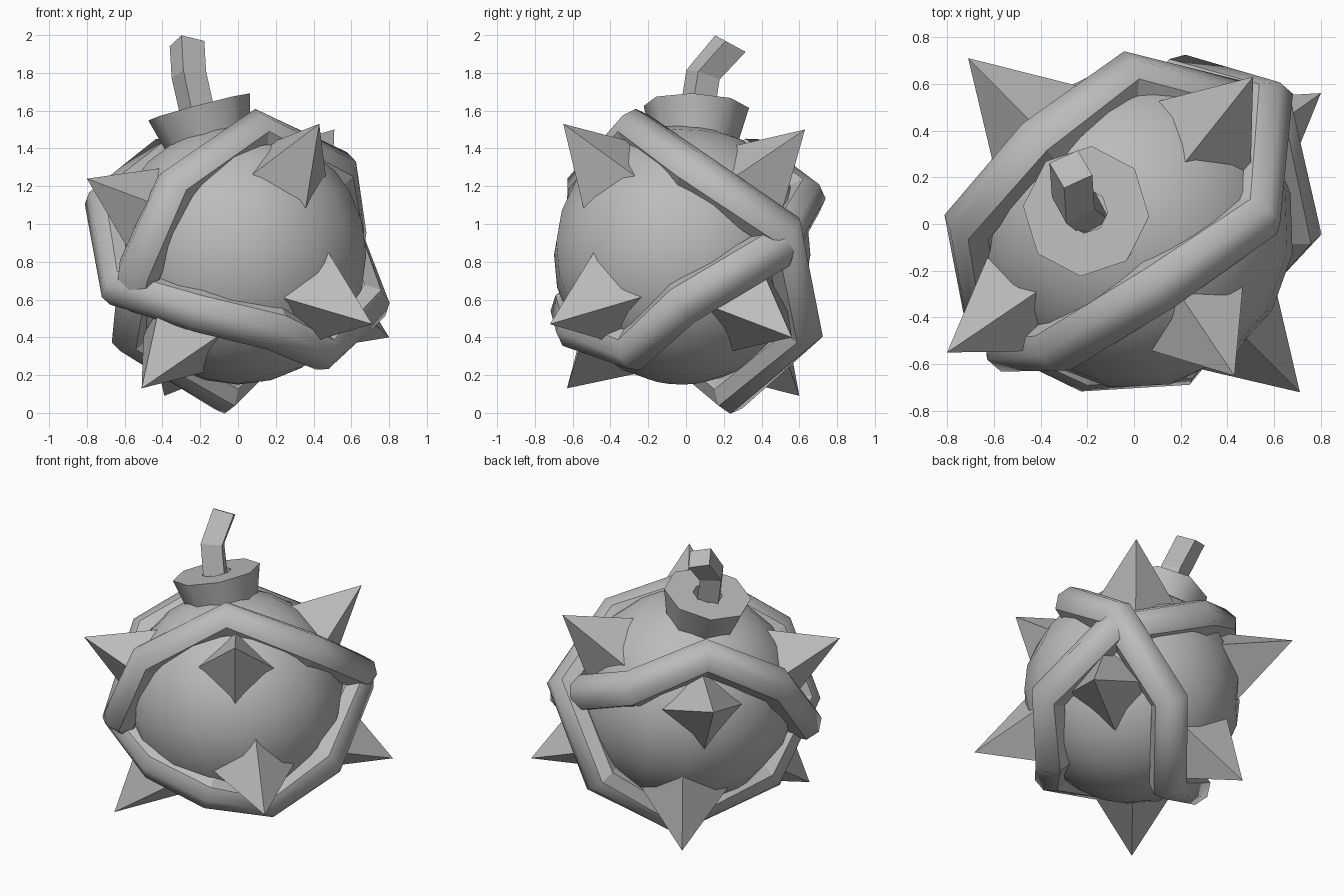
import bpy, bmesh, math
from mathutils import Vector

if "Cube" in bpy.data.objects:
    bpy.data.objects.remove(bpy.data.objects["Cube"])

grey = bpy.data.materials.new("grey")
grey.diffuse_color = (0.5, 0.5, 0.5, 1)
grey.use_nodes = True
grey.node_tree.nodes["Principled BSDF"].inputs["Base Color"].default_value = grey.diffuse_color
CENTRE = Vector((0, -0.02, 0.837))


def make(name, bm):
    bmesh.ops.recalc_face_normals(bm, faces=bm.faces)
    me = bpy.data.meshes.new(name)
    bm.to_mesh(me)
    bm.free()
    me.materials.append(grey)
    ob = bpy.data.objects.new(name, me)
    bpy.context.collection.objects.link(ob)
    return ob


def bridge(bm, loops, closed=False):
    """Join successive vertex loops with quads, grouped by side."""
    n, out = len(loops[0]), []
    pairs = list(zip(loops, loops[1:])) + ([(loops[-1], loops[0])] if closed else [])
    for i, (a, b) in enumerate(pairs):
        for j in range(n):
            k = (j + 1) % n
            out.append((i, j, bm.faces.new((a[j], a[k], b[k], b[j]))))
    return out


# Round body, its pole pointing at the neck
AXIS = Vector((-0.255, 0.04, 0.967)).normalized()
bm = bmesh.new()
bmesh.ops.create_uvsphere(bm, u_segments=16, v_segments=12, radius=0.687)
for v in bm.verts:
    v.co = AXIS.to_track_quat('Z', 'Y') @ v.co + CENTRE
for f in bm.faces:
    f.smooth = True
make("body", bm)


# Angular hoops wrapped around the body, given by their corners
def hoop(name, corners, tube=0.12):
    pts = [Vector(p) for p in corners]
    bm = bmesh.new()
    loops = []
    for i, p in enumerate(pts):
        along = (pts[(i + 1) % len(pts)] - pts[i - 1]).normalized()
        out = p - Vector((0, 0, 0.83))
        out = (out - along * out.dot(along)).normalized()
        n = along.cross(out)
        loops.append([bm.verts.new(p + tube * (out * math.cos(b) + n * math.sin(b)))
                      for b in (math.tau * (j - 0.5) / 8 for j in range(8))])
    for i, j, f in bridge(bm, loops, closed=True):
        f.smooth = j in (0, 1, 7)         # only the outer side is rounded
    make(name, bm)


hoop("steep_hoop", [(0.10, -0.26, 1.49), (0.52, 0.03, 1.28), (0.57, 0.51, 0.96),
                    (0.22, 0.61, 0.44), (-0.08, 0.24, 0.115), (-0.56, -0.10, 0.42),
                    (-0.52, -0.53, 0.76), (-0.33, -0.52, 1.19)])
hoop("slanted_hoop", [(-0.40, 0.35, 1.34), (-0.695, 0.01, 1.10), (-0.62, -0.40, 0.67),
                      (-0.20, -0.60, 0.545), (0.19, -0.58, 0.45), (0.43, -0.28, 0.34),
                      (0.685, -0.02, 0.58), (0.58, 0.47, 0.87), (-0.03, 0.62, 1.13)])

# Neck: flared eight-sided collar with a hole in the top
bm = bmesh.new()
side = Vector((0, 1, 0))
side = (side - AXIS * side.dot(AXIS)).normalized()
other = AXIS.cross(side)
top = Vector((-0.205, 0.055, 1.62))
loops = []
for r, h in ((0.20, -0.30), (0.28, 0), (0.095, 0), (0.095, -0.12)):
    loops.append([bm.verts.new(top + AXIS * h + r * (side * math.cos(a) + other * math.sin(a)))
                  for a in (math.tau * (i - 0.1) / 8 for i in range(8))])
for i, j, f in bridge(bm, loops):
    f.smooth = i != 1                     # flat rim, rounded walls
bm.faces.new(loops[0])
bm.faces.new(loops[-1])
make("neck", bm)

# Bent square fuse
bm = bmesh.new()
loops = []
for p, t in (((-0.195, 0.045, 1.50), (-0.2, 0.1, 1)),
             ((-0.26, 0.09, 1.79), (-0.1, 0.3, 0.95)),
             ((-0.27, 0.235, 1.955), (0, 0.48, 0.88))):
    t = Vector(t).normalized()
    u = Vector((0.13, 0.06, -0.03))
    u = (u - t * u.dot(t)).normalized() * 0.068
    w = t.cross(u)
    loops.append([bm.verts.new(Vector(p) + u * a + w * b)
                  for a, b in ((1, 1), (-1, 1), (-1, -1), (1, -1))])
bridge(bm, loops)
bm.faces.new(loops[0])
bm.faces.new(loops[-1])
make("fuse", bm)

# Four-sided spikes, given by their tips
TIPS = [(0.43, -0.65, 1.53), (0.51, 0.63, 1.50), (-0.80, -0.55, 1.24), (-0.71, 0.71, 1.18),
        (0.71, -0.72, 0.47), (0.80, 0.56, 0.40), (-0.51, -0.63, 0.13), (-0.39, 0.60, 0.09)]
ROOT = Vector((0, -0.01, 0.81))
for i, tip in enumerate(TIPS):
    tip = Vector(tip)
    d = (tip - ROOT).normalized()
    s = Vector((0, 0, 1)).cross(d).normalized()
    up = d.cross(s)
    bm = bmesh.new()
    base = [bm.verts.new(ROOT + d * 0.585 + c * 0.28) for c in (s, up, -s, -up)]
    point = bm.verts.new(tip)
    for j in range(4):
        bm.faces.new((base[j], base[(j + 1) % 4], point))
    bm.faces.new(base)
    make(f"spike_{i + 1}", bm)
